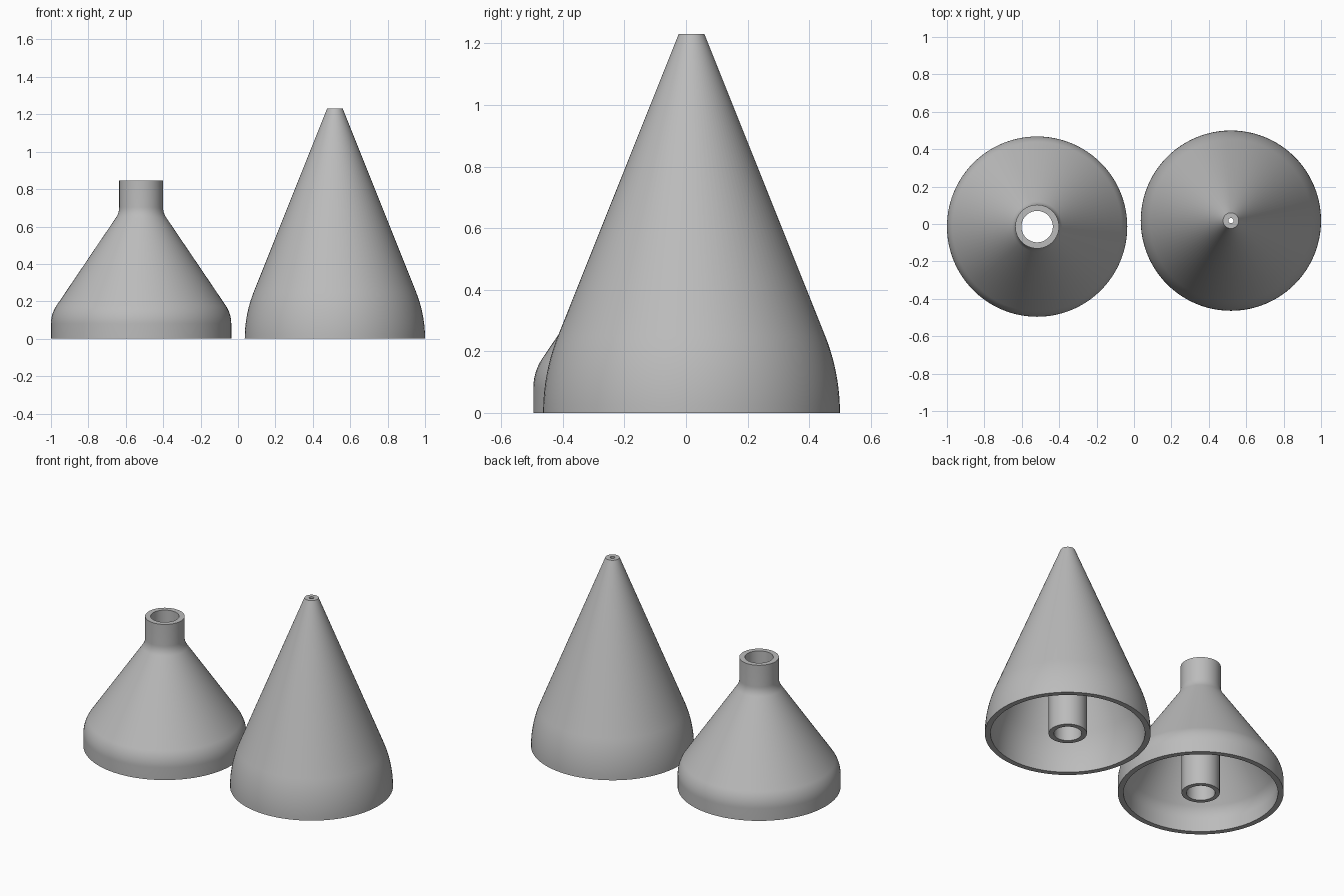
import bpy, bmesh, math

if "Cube" in bpy.data.objects:
    bpy.data.objects.remove(bpy.data.objects["Cube"])

SEGMENTS = 96

grey = bpy.data.materials.new("plain grey")
grey.diffuse_color = (0.5, 0.5, 0.5, 1)
grey.use_nodes = True
grey.node_tree.nodes["Principled BSDF"].inputs["Base Color"].default_value = grey.diffuse_color


def arc(cx, cz, radius, start, end, steps=10):
    """Points (r, z) on an arc, angles in degrees."""
    pts = []
    for i in range(steps + 1):
        a = math.radians(start + (end - start) * i / steps)
        pts.append((cx + radius * math.cos(a), cz + radius * math.sin(a)))
    return pts


def revolve(name, profile, x, y):
    """Spin a closed (r, z) profile into a hollow solid."""
    bm = bmesh.new()
    rings = []
    for r, z in profile:
        rings.append([bm.verts.new((r * math.cos(2 * math.pi * i / SEGMENTS),
                                    r * math.sin(2 * math.pi * i / SEGMENTS), z))
                      for i in range(SEGMENTS)])
    for k, a in enumerate(rings):
        b = rings[(k + 1) % len(rings)]
        for i in range(SEGMENTS):
            j = (i + 1) % SEGMENTS
            bm.faces.new((a[i], a[j], b[j], b[i]))
    bmesh.ops.recalc_face_normals(bm, faces=bm.faces)
    mesh = bpy.data.meshes.new(name)
    bm.to_mesh(mesh)
    bm.free()
    mesh.materials.append(grey)
    obj = bpy.data.objects.new(name, mesh)
    obj.location = (x, y, 0)
    bpy.context.collection.objects.link(obj)
    bpy.ops.object.select_all(action='DESELECT')
    obj.select_set(True)
    bpy.context.view_layer.objects.active = obj
    bpy.ops.object.shade_smooth_by_angle(angle=math.radians(30))


R = 0.482       # base radius of both parts
WALL = 0.033
TUBE = 0.111    # outer radius of the inner tubes

# Short funnel: straight base, sloped shoulder, wide neck, tube inside
slope = math.degrees(math.atan(0.675))
bore = 0.084
funnel = [(R, 0)]
funnel += arc(R - 0.175, 0.08, 0.175, 0, slope)
funnel += arc(0.117 + 0.1, 0.704, 0.1, 180 + slope, 180, 6)
funnel += [(0.117, 0.845), (bore, 0.845), (bore, 0), (TUBE, 0)]
inner_line = 0.572 - WALL / math.cos(math.radians(slope))
funnel += [(TUBE, (inner_line - TUBE) / 0.675)]
funnel += arc(R - 0.175, 0.08, 0.175 - WALL, slope, 0)
funnel += [(R - WALL, 0)]
revolve("short_funnel", funnel, -0.518, -0.014)

# Tall cone: curved base, long taper, pinhole tip, tube inside
slope = math.degrees(math.atan(0.4))
bore = 0.081
cone = arc(R - 0.676, 0, 0.676, 0, slope)
cone += [(0.042, 1.23), (0.014, 1.23), (0.014, 1.21)]
inner_line = 0.534 - WALL / math.cos(math.radians(slope))
cone += [(bore, (inner_line - bore) / 0.4), (bore, 0), (TUBE, 0)]
cone += [(TUBE, (inner_line - TUBE) / 0.4)]
cone += arc(R - 0.676, 0, 0.676 - WALL, slope, 0)
revolve("tall_cone", cone, 0.518, 0.018)
